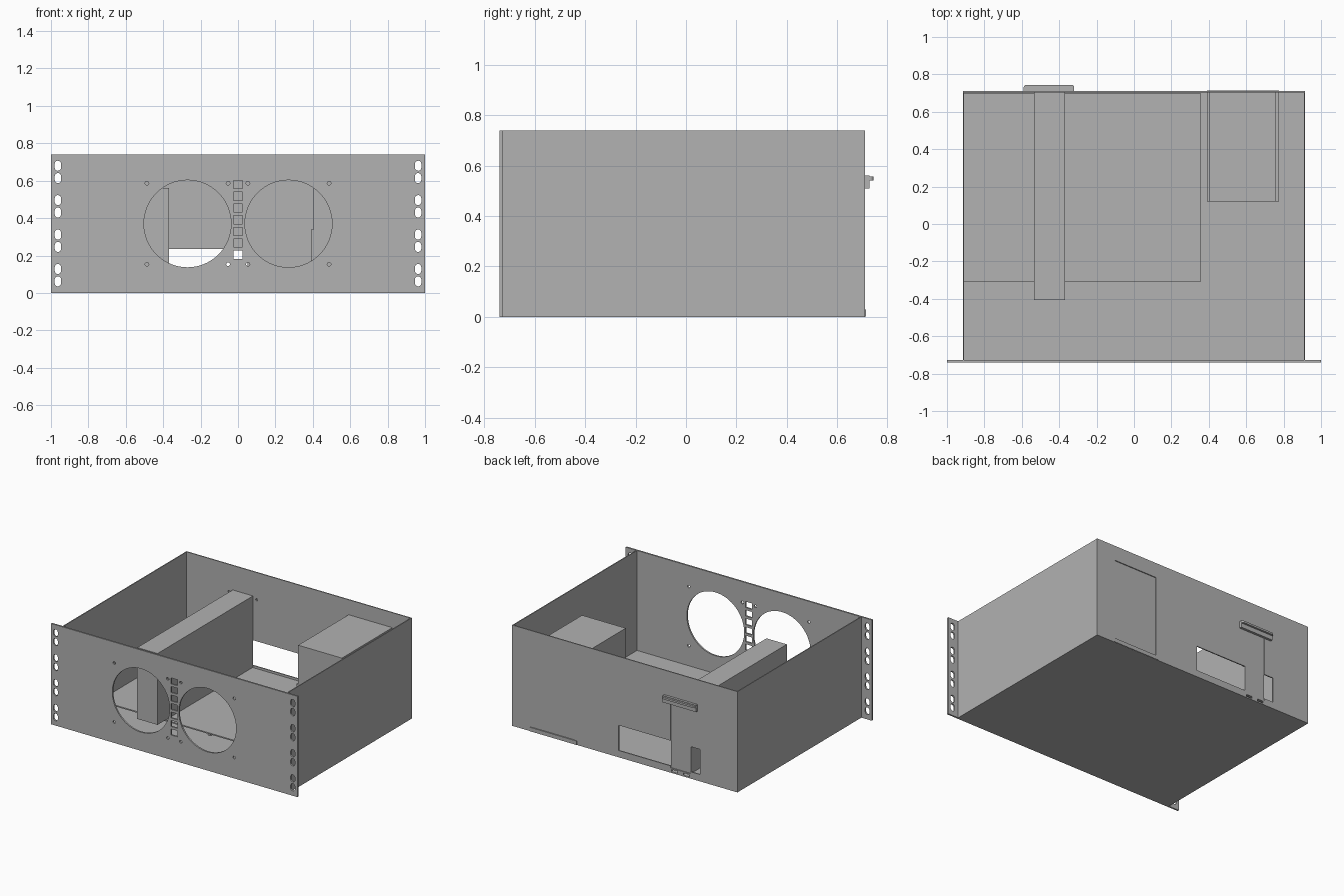
import bpy
import bmesh
from math import sin, cos, pi
from mathutils import Vector

if "Cube" in bpy.data.objects:
    bpy.data.objects.remove(bpy.data.objects["Cube"], do_unlink=True)

GREY = (0.445, 0.445, 0.445, 1)
metal = bpy.data.materials.new("grey_metal")
metal.use_nodes = True
metal.diffuse_color = GREY
metal.node_tree.nodes["Principled BSDF"].inputs["Base Color"].default_value = GREY


def box(name, x, y, z):
    """Box from three (low, high) ranges."""
    bm = bmesh.new()
    bmesh.ops.create_cube(bm, size=1)
    for v in bm.verts:
        v.co = Vector([a + (b - a) * (c + 0.5) for c, (a, b) in zip(v.co, (x, y, z))])
    mesh = bpy.data.meshes.new(name)
    bm.to_mesh(mesh)
    bm.free()
    mesh.materials.append(metal)
    ob = bpy.data.objects.new(name, mesh)
    bpy.context.collection.objects.link(ob)
    return ob


def rect(x0, x1, z0, z1):
    return [(x0, z0), (x1, z0), (x1, z1), (x0, z1)]


def circle(cx, cz, r, n):
    return [(cx + r * cos(2 * pi * i / n), cz + r * sin(2 * pi * i / n)) for i in range(n)]


def slot(cx, cz, r, half):
    """Upright slot with round ends."""
    n = 8
    top = [(cx + r * cos(pi * i / n), cz + half - r + r * sin(pi * i / n)) for i in range(n + 1)]
    return top + [(2 * cx - x, 2 * cz - z) for x, z in top]


def sheet(name, loops, y0, y1):
    """Upright sheet: the first loop is the outline, the rest are holes."""
    curve = bpy.data.curves.new(name, "CURVE")
    curve.dimensions = "2D"
    curve.fill_mode = "BOTH"
    curve.extrude = (y1 - y0) / 2
    for loop in loops:
        spline = curve.splines.new("POLY")
        spline.points.add(len(loop) - 1)
        for p, (x, z) in zip(spline.points, loop):
            p.co = (x, z, 0, 1)
        spline.use_cyclic_u = True
    curve.materials.append(metal)
    ob = bpy.data.objects.new(name, curve)
    bpy.context.collection.objects.link(ob)
    ob.rotation_euler.x = pi / 2
    ob.location.y = (y0 + y1) / 2
    bpy.ops.object.select_all(action="DESELECT")
    ob.select_set(True)
    bpy.context.view_layer.objects.active = ob
    bpy.ops.object.convert(target="MESH")
    bpy.ops.object.shade_smooth_by_angle(angle=0.6)
    return ob


# Front panel: fan openings, screw holes, vent column and rack slots
H = 0.74
loops = [rect(-1, 1, 0, H)]
for side in (-1, 1):
    cx = side * 0.27
    loops.append(circle(cx, 0.37, 0.233, 64))
    for dx in (-0.217, 0.217):
        for dz in (-0.217, 0.217):
            loops.append(circle(cx + dx, 0.37 + dz, 0.01, 12))
    for i in range(4):
        for dz in (-0.033, 0.033):
            loops.append(slot(side * 0.963, 0.095 + 0.184 * i + dz, 0.017, 0.027))
for i in range(7):
    z = 0.204 + 0.0625 * i
    loops.append(rect(-0.025, 0.025, z - 0.022, z + 0.022))
sheet("front_panel", loops, -0.74, -0.728)

# Rear panel: port opening merged with the card slot, supply opening
ports = [(-0.61, 0.05), (-0.535, 0.05), (-0.535, 0.035), (-0.37, 0.035), (-0.37, 0.05),
         (0.05, 0.05), (0.05, 0.235), (-0.37, 0.235), (-0.37, 0.52), (-0.535, 0.52),
         (-0.535, 0.235), (-0.61, 0.235)]
loops = [rect(-0.915, 0.915, 0, H), ports, rect(0.405, 0.76, 0.03, 0.63)]
for x in (-0.565, -0.34):
    loops.append(circle(x, 0.54, 0.009, 12))
for x in (-0.5, -0.405):
    loops.append(rect(x - 0.025, x + 0.025, 0.01, 0.025))
sheet("rear_panel", loops, 0.702, 0.71)

# Open-topped tray
box("floor", (-0.915, 0.915), (-0.728, 0.702), (0, 0.006))
for name, s in (("left_wall", 1), ("right_wall", -1)):
    x = sorted((s * 0.908, s * 0.915))
    box(name, x, (-0.728, 0.702), (0.006, H))

# Main board on standoffs
box("main_board", (-0.908, 0.355), (-0.31, 0.7), (0.026, 0.035))
for x in (-0.86, -0.03, 0.32):
    for y in (-0.28, 0.03, 0.66):
        bpy.ops.mesh.primitive_cylinder_add(vertices=16, radius=0.014, depth=0.02,
                                            location=(x, y, 0.016))
        standoff = bpy.context.object
        standoff.name = "standoff"
        standoff.data.materials.append(metal)
        bpy.ops.object.shade_smooth_by_angle(angle=0.6)

# Expansion card and its rear mounting bracket
box("expansion_card", (-0.535, -0.37), (-0.405, 0.705), (0.036, 0.56))
box("bracket_block", (-0.59, -0.32), (0.71, 0.728), (0.51, 0.56))
lip = box("bracket_lip", (-0.59, -0.32), (0.71, 0.743), (0.542, 0.556))
bm = bmesh.new()
bm.from_mesh(lip.data)
corners = [e for e in bm.edges if all(v.co.y > 0.74 for v in e.verts)
           and abs(e.verts[0].co.z - e.verts[1].co.z) > 0.01]
bmesh.ops.bevel(bm, geom=corners, offset=0.012, segments=4, affect="EDGES", profile=0.5)
bm.to_mesh(lip.data)
bm.free()

# Power supply in its cradle
box("power_supply", (0.405, 0.76), (0.12, 0.706), (0.03, 0.628))
box("cradle_base", (0.39, 0.775), (0.12, 0.714), (0.001, 0.03))
for name, x in (("cradle_right_side", 0.39), ("cradle_left_side", 0.76)):
    box(name, (x, x + 0.015), (0.12, 0.702), (0.03, 0.34))
